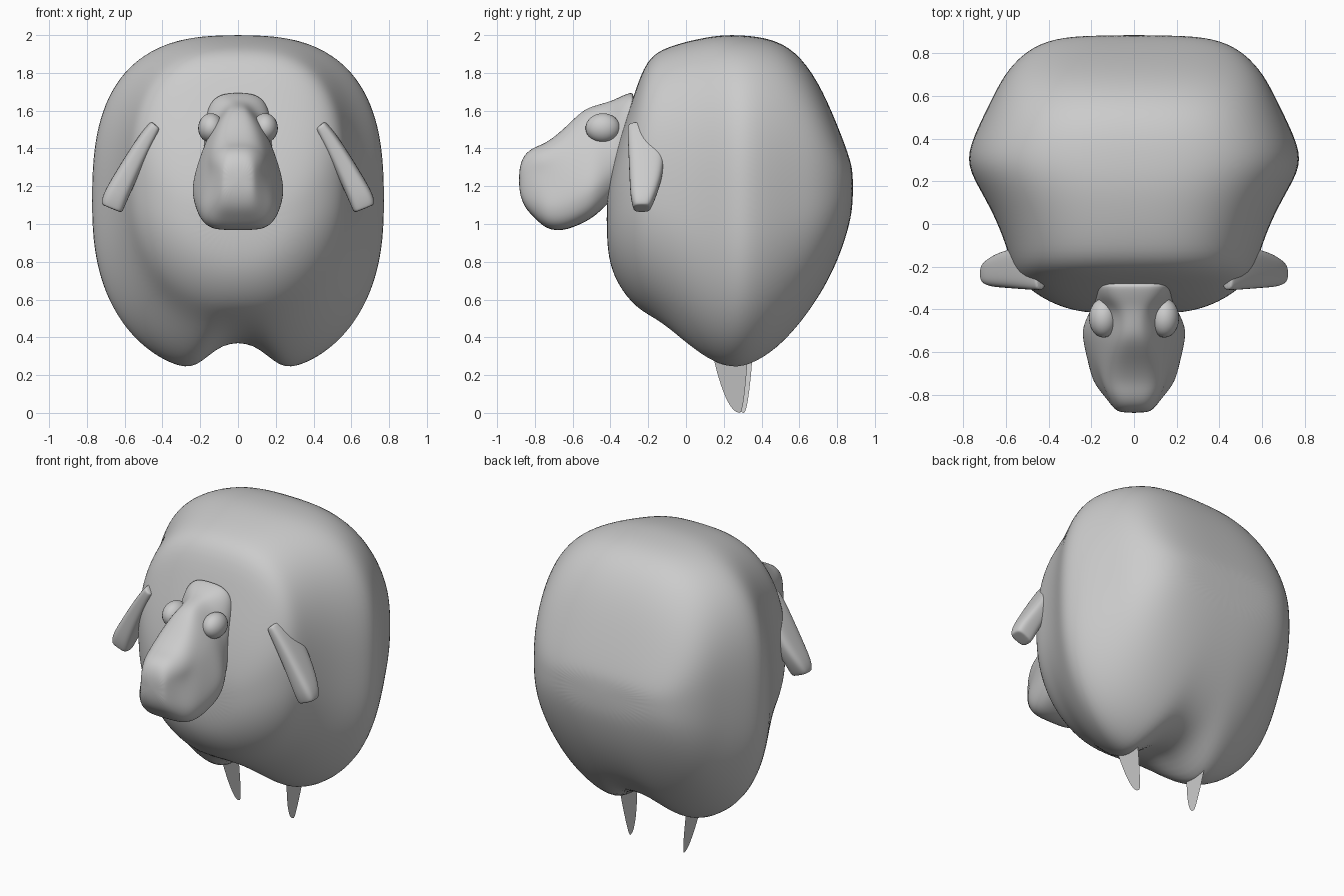
import bpy, bmesh
from math import sin, cos, pi, exp

if "Cube" in bpy.data.objects:
    bpy.data.objects.remove(bpy.data.objects["Cube"])


def make_object(name, bm):
    bmesh.ops.recalc_face_normals(bm, faces=bm.faces)
    me = bpy.data.meshes.new(name)
    bm.to_mesh(me)
    bm.free()
    ob = bpy.data.objects.new(name, me)
    bpy.context.collection.objects.link(ob)
    for p in me.polygons:
        p.use_smooth = True
    return ob


def loft(name, rings, levels=2):
    """Skin closed rings of equal length, cap the ends and smooth."""
    bm = bmesh.new()
    loops = [[bm.verts.new(p) for p in r] for r in rings]
    n = len(loops[0])
    for a, b in zip(loops, loops[1:]):
        for i in range(n):
            bm.faces.new((a[i], a[(i + 1) % n], b[(i + 1) % n], b[i]))
    bm.faces.new(loops[0])
    bm.faces.new(loops[-1])
    ob = make_object(name, bm)
    sub = ob.modifiers.new("smooth", 'SUBSURF')
    sub.levels = sub.render_levels = levels
    return ob


def oval(n, upper, lower):
    """Unit superellipse points with separate upper and lower squareness."""
    pts = []
    for i in range(n):
        a = 2 * pi * (i + .5) / n
        c, s = cos(a), sin(a)
        p = upper if s > 0 else lower
        pts.append((abs(c) ** (2 / p) * (1 if c > 0 else -1),
                    abs(s) ** (2 / p) * (1 if s > 0 else -1)))
    return pts


# Woolly body: y, bottom z, widest z, top z, half width
body = [(-.42, .93, 1.02, 1.12, .16), (-.405, .78, 1.05, 1.24, .30),
        (-.35, .66, 1.12, 1.46, .43), (-.28, .57, 1.17, 1.67, .52),
        (-.21, .51, 1.18, 1.88, .57), (-.10, .42, 1.15, 1.94, .60),
        (.05, .28, 1.12, 1.98, .66), (.18, .20, 1.10, 2.003, .735),
        (.30, .185, 1.10, 2.003, .795), (.45, .27, 1.12, 1.985, .735),
        (.58, .41, 1.16, 1.92, .67), (.70, .59, 1.18, 1.76, .61),
        (.80, .79, 1.19, 1.53, .52), (.86, .97, 1.20, 1.37, .41),
        (.885, 1.10, 1.20, 1.28, .25)]
rings = []
for y, zb, zm, zt, w in body:
    ring = []
    notch = .32 * exp(-((y - .25) / .26) ** 2)
    for u, v in oval(40, 2.75, 2.1 if y < -.05 else 2.35):
        x = w * u
        z = zm + v * ((zt - zm) if v > 0 else (zm - zb))
        if v < 0:
            z += notch * exp(-(x / .125) ** 2) * min(1, -2 * v)
        ring.append((x, y, z))
    rings.append(ring)
loft("body", rings)

# Head: y, bottom z, top z, half width, narrowing of the upper part
head = [(-.885, 1.18, 1.29, .07, 0), (-.86, 1.09, 1.37, .10, .05),
        (-.80, 1.03, 1.41, .15, .1), (-.74, .97, 1.43, .20, .2),
        (-.65, .96, 1.50, .22, .3), (-.55, 1.0, 1.605, .245, .5),
        (-.48, 1.04, 1.63, .25, .55), (-.40, 1.12, 1.65, .205, .45),
        (-.35, 1.18, 1.675, .185, .1), (-.29, 1.28, 1.70, .175, 0),
        (-.27, 1.30, 1.69, .165, 0)]
rings = []
for y, zb, zt, w, taper in head:
    zm, h = (zb + zt) / 2, (zt - zb) / 2
    ring = []
    for u, v in oval(24, 3, 4):
        z = zm + h * v
        # hollow beside the nose
        dent = .18 * exp(-((y + .76) / .06) ** 2 - ((z - 1.24) / .08) ** 2)
        ring.append((w * u * (1 - taper * max(v + .2, 0) - dent), y, z))
    rings.append(ring)
loft("head", rings)

# Ears: z, centre x, half thickness, front y, back y
ear = [(1.525, .435, .02, -.305, -.16), (1.515, .44, .03, -.31, -.125),
       (1.47, .47, .04, -.31, -.11), (1.36, .535, .05, -.305, -.11),
       (1.24, .60, .058, -.30, -.125), (1.14, .652, .064, -.295, -.16),
       (1.085, .668, .058, -.28, -.185), (1.08, .668, .045, -.275, -.195)]
for side, label in ((1, "right"), (-1, "left")):
    rings = [[(side * (cx + t * u), (a + b) / 2 + (b - a) / 2 * v, z + .02 * u)
              for u, v in oval(16, 3.2, 3.2)] for z, cx, t, a, b in ear]
    loft(label + "_ear", rings)

    # Eyes
    bm = bmesh.new()
    bmesh.ops.create_uvsphere(bm, u_segments=24, v_segments=16, radius=1)
    for v in bm.verts:
        v.co = (side * .143 + v.co.x * .068, -.44 + v.co.y * .092,
                1.508 + v.co.z * .078)
    make_object(label + "_eye", bm)

    # Thin blade legs
    bm = bmesh.new()
    top_y = (.15, .325) if side > 0 else (.19, .35)
    tip_y = .285 if side > 0 else .305
    pairs = []
    for i in range(13):
        z = .006 + .32 * (i / 12) ** 2
        s = min(1, z / .27) ** .5
        x = side * (.2 + .16 * z)
        pairs.append([bm.verts.new((x, tip_y + (e - tip_y) * s, z))
                      for e in top_y])
    tip = bm.verts.new((side * .2, tip_y, 0))
    bm.faces.new((tip, *pairs[0]))
    for a, b in zip(pairs, pairs[1:]):
        bm.faces.new((a[0], a[1], b[1], b[0]))
    make_object(label + "_leg", bm)
